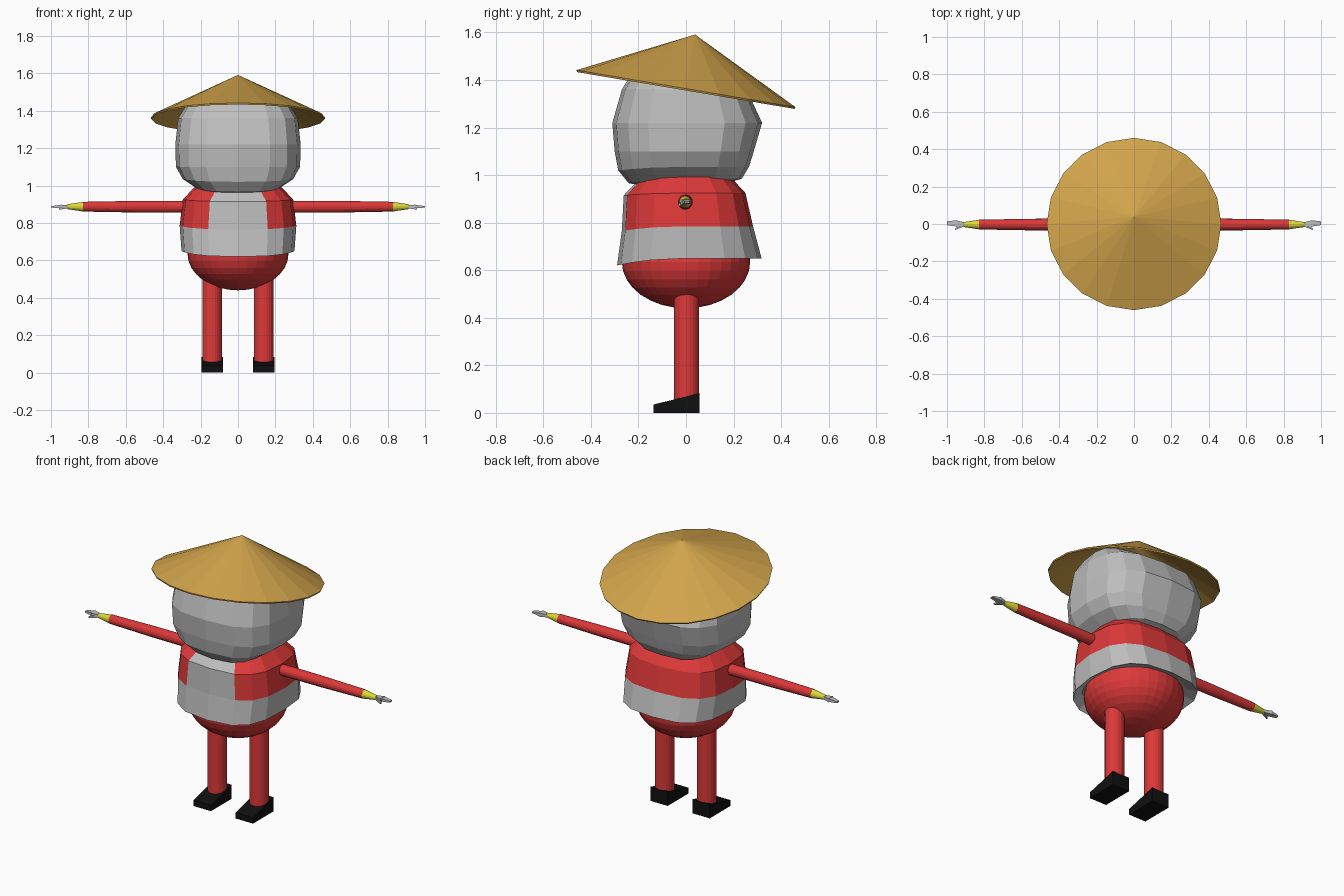
import bpy, bmesh, math
from mathutils import Matrix, Vector

if "Cube" in bpy.data.objects:
    bpy.data.objects.remove(bpy.data.objects["Cube"])


def material(name, rgb):
    m = bpy.data.materials.new(name)
    m.diffuse_color = (*rgb, 1)
    m.use_nodes = True
    m.node_tree.nodes["Principled BSDF"].inputs["Base Color"].default_value = m.diffuse_color
    return m


GREY = material("light grey", (0.52, 0.52, 0.52))
RED = material("red", (0.72, 0.04, 0.04))
STRAW = material("straw", (0.64, 0.37, 0.07))
YELLOW = material("yellow", (0.72, 0.70, 0.04))
BLACK = material("black", (0.005, 0.005, 0.005))


def finish(bm, name, mats):
    bmesh.ops.recalc_face_normals(bm, faces=bm.faces)
    me = bpy.data.meshes.new(name)
    bm.to_mesh(me)
    bm.free()
    for m in mats:
        me.materials.append(m)
    ob = bpy.data.objects.new(name, me)
    bpy.context.collection.objects.link(ob)
    return ob


def loft(name, rings, mats, rule=None):
    """Skin a closed solid over rings of equal point count."""
    bm = bmesh.new()
    vs = [[bm.verts.new(p) for p in r] for r in rings]
    n = len(vs[0])
    for i, (a, b) in enumerate(zip(vs, vs[1:])):
        for j in range(n):
            k = (j + 1) % n
            f = bm.faces.new((a[j], a[k], b[k], b[j]))
            if rule:
                f.material_index = rule(i, f.calc_center_median())
    bm.faces.new(vs[0])
    bm.faces.new(vs[-1])
    return finish(bm, name, mats)


def body_ring(z, rx, front, back, dip=0.0, n=16):
    """Rounded-square ring; dip lowers the front centre."""
    pts = []
    for i in range(n):
        a = 2 * math.pi * i / n
        c, s = math.cos(a), math.sin(a)
        x = rx * math.copysign(abs(c) ** 0.7, c)
        y = (back if s > 0 else front) * math.copysign(abs(s) ** 0.7, s)
        pts.append((x, y, z - dip * max(0, -s) ** 1.5))
    return pts


def round_ring(r, z, n):
    return [(r * math.cos(2 * math.pi * i / n), r * math.sin(2 * math.pi * i / n), z)
            for i in range(n)]


# Head
loft("head", [body_ring(*r) for r in (
    (0.96, 0.13, 0.15, 0.15, 0.005),
    (0.985, 0.22, 0.24, 0.235, 0.02),
    (1.035, 0.295, 0.285, 0.265, 0.015),
    (1.10, 0.332, 0.30, 0.285),
    (1.22, 0.335, 0.31, 0.32),
    (1.36, 0.32, 0.27, 0.255),
    (1.44, 0.27, 0.22, 0.13),
    (1.48, 0.13, 0.12, 0.05))], [GREY])

# Tilted cone hat with hollow underside
hat = loft("hat", [round_ring(*r, 20) for r in (
    (0.001, 0.23), (0.467, 0.0), (0.464, -0.008), (0.001, 0.215))], [STRAW])
hat.location = (0, 0, 1.364)
hat.rotation_euler = (math.radians(-9.6), 0, 0)


# Vest: grey hem band and front panel, red elsewhere
def vest_colour(i, c):
    panel = c.y < 0 and abs(c.x) < 0.13
    return 0 if i < 2 or panel else 1


loft("vest", [body_ring(*r) for r in (
    (0.675, 0.255, 0.25, 0.255),
    (0.65, 0.302, 0.29, 0.318, 0.03),
    (0.785, 0.312, 0.27, 0.282, 0.02),
    (0.925, 0.295, 0.262, 0.25, 0.01),
    (1.0, 0.225, 0.20, 0.18, 0.02))], [GREY, RED], vest_colour)

# Rounded hips
bm = bmesh.new()
bmesh.ops.create_uvsphere(bm, u_segments=32, v_segments=16, radius=1,
                          matrix=Matrix.Translation((0, 0, 0.635)) @ Matrix.Diagonal((0.27, 0.27, 0.195, 1)))
finish(bm, "hips", [RED])


def tube(name, stations, mat, n, sx=1):
    """Round limb along x from (x, radius) stations."""
    return loft(name, [[(sx * x, q[0] - 0.003, q[1] + 0.887) for q in round_ring(r, 0, n)]
                       for x, r in stations], [mat])


def finger(name, a, b, wa, wb, ha, hb, s):
    """Tapered box between two points in the hand."""
    rings = []
    for p, w, h in ((a, wa, ha), (b, wb, hb)):
        rings.append([(s * p[0], p[1] + u * w, p[2] + v * h)
                      for u, v in ((-1, -1), (1, -1), (1, 1), (-1, 1))])
    loft(name, rings, [GREY])


for side, s in (("left", 1), ("right", -1)):
    # Leg
    bm = bmesh.new()
    bmesh.ops.create_cone(bm, cap_ends=True, segments=24, radius1=0.053, radius2=0.053, depth=0.46,
                          matrix=Matrix.Translation((s * 0.138, 0.002, 0.28)))
    finish(bm, side + "_leg", [RED])
    # Wedge shoe
    prof = ((-0.137, 0), (0.056, 0), (0.056, 0.083), (-0.137, 0.035))
    loft(side + "_shoe", [[(s * x, y, z) for y, z in prof] for x in (0.081, 0.195)], [BLACK])
    # Arm and cuff
    tube(side + "_arm", ((0.22, 0.032), (0.55, 0.031), (0.83, 0.026)), RED, 16, s)
    tube(side + "_cuff", ((0.828, 0.0255), (0.912, 0.013)), YELLOW, 16, s)
    # Hand
    finger(side + "_palm", (0.905, -0.002, 0.887), (0.95, 0.0, 0.887), 0.01, 0.02, 0.008, 0.011, s)
    finger(side + "_fingers", (0.948, 0.003, 0.888), (1.0, 0.004, 0.886), 0.017, 0.010, 0.009, 0.004, s)
    finger(side + "_thumb", (0.915, -0.01, 0.884), (0.957, -0.028, 0.876), 0.006, 0.004, 0.007, 0.005, s)
